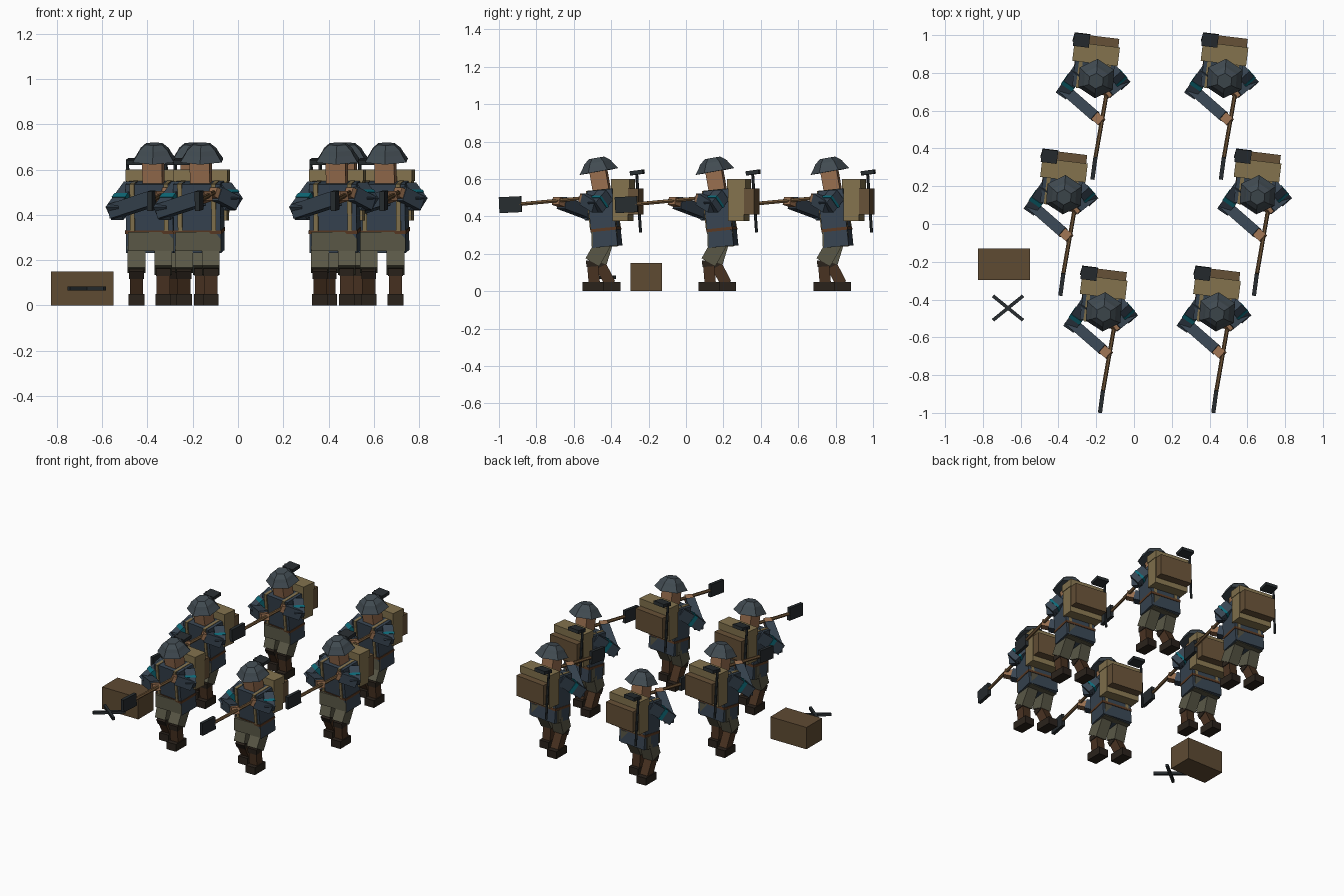
import bpy, bmesh
from math import radians
from mathutils import Matrix, Vector

if "Cube" in bpy.data.objects:
    bpy.data.objects.remove(bpy.data.objects["Cube"])

PALETTE = {
    "coat": "3A4652", "helmet": "434C52", "trousers": "5A5848", "pack": "82724F",
    "pocket": "66523A", "skin": "966E50", "boot": "4A3526", "sole": "2E2721",
    "metal": "2B3033", "band": "156876", "wood": "70563A", "crate": "5F4C36", "belt": "5A3C28",
}
mats = {}
for key, h in PALETTE.items():
    m = bpy.data.materials.new(key)
    m.diffuse_color = [(int(h[i:i + 2], 16) / 255) ** 2.2 for i in (0, 2, 4)] + [1]
    m.use_nodes = True
    m.node_tree.nodes["Principled BSDF"].inputs["Base Color"].default_value = m.diffuse_color
    mats[key] = m


def finish(name, bm, color, matrix):
    me = bpy.data.meshes.new(name)
    bmesh.ops.transform(bm, matrix=matrix, verts=bm.verts)
    bmesh.ops.recalc_face_normals(bm, faces=bm.faces)
    bm.to_mesh(me)
    bm.free()
    me.materials.append(mats[color])
    ob = bpy.data.objects.new(name, me)
    bpy.context.collection.objects.link(ob)
    return ob


def box(name, center, size, color, frame=Matrix(), tilt=0, turn=0):
    bm = bmesh.new()
    bmesh.ops.create_cube(bm, size=1)
    m = (frame @ Matrix.Translation(center) @ Matrix.Rotation(radians(turn), 4, 'Z')
         @ Matrix.Rotation(radians(tilt), 4, 'X') @ Matrix.Diagonal((*size, 1)))
    return finish(name, bm, color, m)


def span(a, b, hint):
    """Frame centred between a and b, z along the line, x near the hint."""
    a, b = Vector(a), Vector(b)
    z = (b - a).normalized()
    y = z.cross(Vector(hint)).normalized()
    x = y.cross(z)
    m = Matrix((x, y, z)).transposed().to_4x4()
    return Matrix.Translation((a + b) / 2) @ m, (b - a).length


def limb(name, a, b, w, d, color, hint=(1, 0, 0)):
    m, length = span(a, b, hint)
    return box(name, (0, 0, 0), (w, d, length), color, m)


def rod(name, a, b, r, color, sides=6):
    m, length = span(a, b, (0.1, 0.2, 1))
    bm = bmesh.new()
    bmesh.ops.create_cone(bm, cap_ends=True, segments=sides, radius1=r, radius2=r, depth=length)
    return finish(name, bm, color, m)


def lathe(name, profile, color, matrix, sides=6):
    bm = bmesh.new()
    rings = []
    for r, z in profile:
        rings.append([bm.verts.new(Matrix.Rotation(radians(360 / sides * i + 90), 3, 'Z') @ Vector((r, 0, z)))
                      for i in range(sides)])
    for lo, hi in zip(rings, rings[1:]):
        for i in range(sides):
            j = (i + 1) % sides
            bm.faces.new((lo[i], lo[j], hi[j], hi[i]))
    bm.faces.new(rings[0])
    bm.faces.new(rings[-1])
    return finish(name, bm, color, matrix)


def mix(a, b, t):
    return Vector(a).lerp(Vector(b), t)


def build_figure():
    parts = []
    add = parts.append

    # Legs: the +x leg steps forward
    legs = [("right", 0.04, (0.03, -0.035, -0.025), -0.03),
            ("left", -0.078, (0.035, 0.0, 0.06), 0.056)]
    for side, x, (hip, knee, ankle), foot in legs:
        h, k, a = (x, hip, 0.27), (x, knee, 0.155), (x, ankle, 0.04)
        add(limb(side + "_thigh", h, k, 0.078, 0.085, "trousers"))
        add(limb(side + "_gaiter", mix(k, a, -0.1), mix(k, a, 0.2), 0.066, 0.068, "sole"))
        add(limb(side + "_boot_shaft", k, a, 0.058, 0.06, "boot"))
        add(box(side + "_boot", (x, foot, 0.025), (0.07, 0.115, 0.05), "sole"))
    add(box("hips", (-0.015, 0.03, 0.282), (0.2, 0.14, 0.085), "trousers"))

    # Upper body, twisted and leaning forward
    twist = Matrix.Translation((-0.013, 0.03, 0)) @ Matrix.Rotation(radians(-7), 4, 'Z')
    lean = twist @ Matrix.Translation((0, 0, 0.39)) @ Matrix.Rotation(radians(6), 4, 'X')
    add(box("coat", (0, 0, 0), (0.21, 0.135, 0.305), "coat", lean))
    add(box("belt", (0, 0, -0.06), (0.216, 0.141, 0.016), "belt", lean))
    for s in (-1, 1):
        add(box("shoulder_strap", (s * 0.075, -0.002, 0.05), (0.02, 0.145, 0.21), "pack", lean))

    # Head and helmet
    add(box("head", (-0.004, 0.005, 0.595), (0.088, 0.088, 0.135), "skin", tilt=10, turn=-7))
    hm = (Matrix.Translation((0, 0, 0.64)) @ Matrix.Rotation(radians(-4), 4, 'Z')
          @ Matrix.Rotation(radians(10), 4, 'X'))
    lathe_profile = [(0.106, 0), (0.084, 0.03), (0.072, 0.05), (0.042, 0.074)]
    add(lathe("helmet", lathe_profile, "helmet", hm))

    # Pack with outer pocket and strapped digging tool
    add(box("pack", (0, 0.098, 0.487), (0.235, 0.085, 0.225), "pack", twist))
    add(box("pack_lid", (0, 0.1, 0.575), (0.242, 0.1, 0.05), "pack", twist))
    add(box("pack_pocket", (0, 0.165, 0.48), (0.225, 0.06, 0.14), "pocket", twist))
    add(box("pack_tool_head", (-0.085, 0.165, 0.635), (0.085, 0.07, 0.022), "metal", twist, tilt=8))
    add(rod("pack_tool_handle", (-0.118, 0.2, 0.645), (-0.112, 0.222, 0.315), 0.008, "metal"))

    # Arms holding the shovel
    up = (0, 0, 1)
    l_sh, l_el, l_hand = (-0.10, 0.035, 0.51), (-0.165, -0.06, 0.42), (0.012, -0.215, 0.478)
    r_sh, r_el, r_hand = (0.095, 0.03, 0.51), (0.135, -0.015, 0.455), (0.055, -0.08, 0.497)
    for side, sh, el, hand in (("left", l_sh, l_el, l_hand), ("right", r_sh, r_el, r_hand)):
        add(limb(side + "_upper_arm", mix(sh, el, -0.1), mix(sh, el, 1.15), 0.072, 0.066, "coat", up))
        add(limb(side + "_arm_band", mix(sh, el, 0.5), mix(sh, el, 0.68), 0.078, 0.072, "band", up))
        add(limb(side + "_forearm", mix(el, hand, -0.1), mix(el, hand, 0.9), 0.064, 0.058, "coat", up))
        add(limb(side + "_hand", mix(el, hand, 0.86), mix(el, hand, 1.1), 0.044, 0.05, "skin", up))

    # Shovel
    top, neck, tip = (0.062, -0.04, 0.502), (-0.006, -0.43, 0.465), (-0.02, -0.533, 0.46)
    add(rod("shovel_shaft", top, neck, 0.011, "wood"))
    add(limb("shovel_blade", mix(neck, tip, -0.15), tip, 0.085, 0.022, "metal", up))
    return parts


# Six figures in three pairs
spots = [(-0.20, 0.77), (0.48, 0.77), (-0.37, 0.155), (0.655, 0.155), (-0.16, -0.465), (0.44, -0.465)]
originals = build_figure()
for n, (x, y) in enumerate(spots):
    for part in originals:
        ob = part
        if n:
            ob = part.copy()
            bpy.context.collection.objects.link(ob)
        ob.location = (x, y, 0)

# Crate and crossed bars
box("crate", (-0.6875, -0.213, 0.075), (0.275, 0.168, 0.15), "crate")
for s in (-1, 1):
    box("crossed_bar", (-0.667, -0.445, 0.075), (0.205, 0.018, 0.018), "metal", turn=s * 39)
